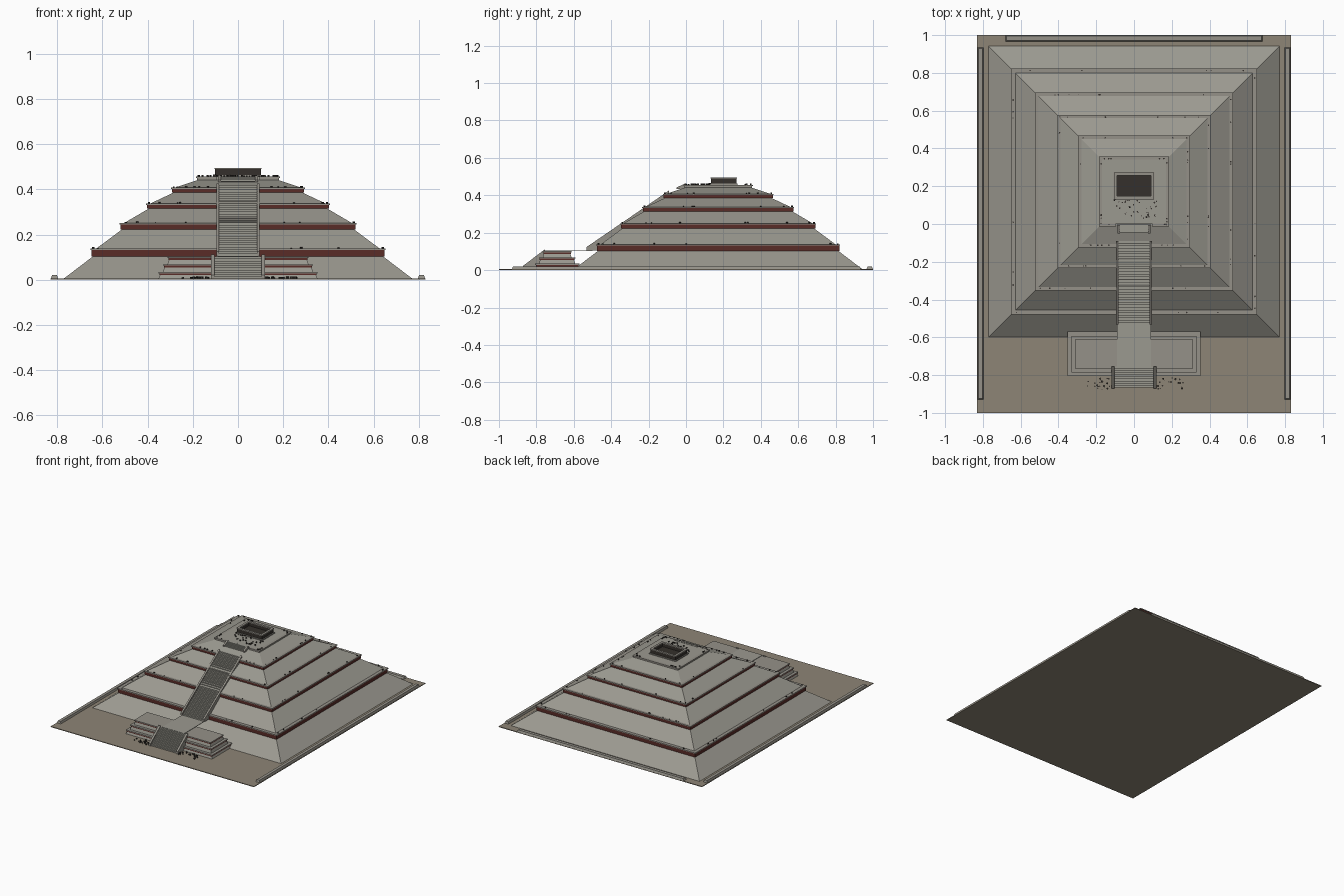
import bpy, bmesh, random
from mathutils import Matrix

if "Cube" in bpy.data.objects:
    bpy.data.objects.remove(bpy.data.objects["Cube"])

random.seed(4)
CY = 0.172  # pyramid centre in y


def mat(name, rgb):
    m = bpy.data.materials.new(name)
    m.diffuse_color = (*rgb, 1)
    m.use_nodes = True
    m.node_tree.nodes["Principled BSDF"].inputs["Base Color"].default_value = m.diffuse_color
    return m


STONE = mat("stone", (0.33, 0.32, 0.28))
TRIM = mat("trim_stone", (0.30, 0.285, 0.25))
RED = mat("red_band", (0.10, 0.025, 0.02))
SAND = mat("sand", (0.27, 0.235, 0.18))
DARK = mat("dark_stone", (0.035, 0.03, 0.025))


def finish(name, bm, m):
    bmesh.ops.recalc_face_normals(bm, faces=bm.faces[:])
    me = bpy.data.meshes.new(name)
    bm.to_mesh(me)
    bm.free()
    me.materials.append(m)
    ob = bpy.data.objects.new(name, me)
    bpy.context.collection.objects.link(ob)
    return ob


def add_box(bm, x0, x1, y0, y1, z0, z1, inset=0.0):
    """Box whose top is inset on all four sides."""
    i = inset
    lo = [bm.verts.new(p) for p in ((x0, y0, z0), (x1, y0, z0), (x1, y1, z0), (x0, y1, z0))]
    hi = [bm.verts.new(p) for p in ((x0 + i, y0 + i, z1), (x1 - i, y0 + i, z1),
                                    (x1 - i, y1 - i, z1), (x0 + i, y1 - i, z1))]
    bm.faces.new(lo[::-1])
    bm.faces.new(hi)
    for k in range(4):
        bm.faces.new((lo[k], lo[(k + 1) % 4], hi[(k + 1) % 4], hi[k]))


def boxes(name, m, *specs):
    bm = bmesh.new()
    for s in specs:
        add_box(bm, *s)
    return finish(name, bm, m)


def ring(name, m, x, y0, y1, z0, z1, t, gap=0.0):
    """Rectangular band of thickness t, optionally open at the front middle."""
    fronts = [(-x, -gap, y0, y0 + t, z0, z1), (gap, x, y0, y0 + t, z0, z1)] if gap else \
             [(-x, x, y0, y0 + t, z0, z1)]
    boxes(name, m, *fronts, (-x, x, y1 - t, y1, z0, z1),
          (-x, -x + t, y0 + t, y1 - t, z0, z1), (x - t, x, y0 + t, y1 - t, z0, z1))


def extrude_yz(name, m, prof, spans):
    """Extrude a y-z profile along x for each (x0, x1) span."""
    bm = bmesh.new()
    for x0, x1 in spans:
        f = bm.faces.new([bm.verts.new((x0, y, z)) for y, z in prof])
        r = bmesh.ops.extrude_face_region(bm, geom=[f])
        vs = [v for v in r["geom"] if isinstance(v, bmesh.types.BMVert)]
        bmesh.ops.translate(bm, verts=vs, vec=(x1 - x0, 0, 0))
    return finish(name, bm, m)


def stair(name, w, rail, y0, z0, y1, z1, n, under, lift=0.008):
    """Flight of n steps with a sloping balustrade on each side."""
    dy, dz = (y1 - y0) / n, (z1 - z0) / n
    prof = [(y0, z0)]
    for k in range(n):
        prof += [(y0 + k * dy, z0 + (k + 1) * dz), (y0 + (k + 1) * dy, z0 + (k + 1) * dz)]
    extrude_yz(name, STONE, prof + under, [(-w, w)])
    extrude_yz(name + "_balustrades", TRIM,
               [(y0 - 0.006, z0), (y0 - 0.006, z0 + lift + dz), (y1, z1 + lift)] + under,
               [(-w - rail, -w), (w, w + rail)])


# ground and low boundary walls
boxes("ground", SAND, (-0.83, 0.83, -1, 1, 0, 0.005))
boxes("side_walls", TRIM, *[(s * 0.812 - 0.016, s * 0.812 + 0.016, -0.93, 0.935, 0.004, 0.02, 0.005)
                            for s in (-1, 1)])
boxes("back_wall", TRIM, (-0.68, 0.68, 0.965, 1.0, 0.004, 0.019, 0.006))

# pyramid tiers: base half width, base z, band half width, band bottom z, top z, next base half width
TIERS = [(0.772, 0.004, 0.652, 0.103, 0.137, 0.628),
         (0.628, 0.137, 0.524, 0.222, 0.250, 0.505),
         (0.505, 0.250, 0.406, 0.314, 0.337, 0.388),
         (0.388, 0.337, 0.296, 0.385, 0.408, 0.278),
         (0.278, 0.408, 0.186, 0.442, 0.456, 0.170)]
for i, (hb, zb, ht, zr, zt, hn) in enumerate(TIERS, 1):
    inn = ht - 0.010
    boxes(f"tier_{i}_body", STONE, (-hb, hb, CY - hb, CY + hb, zb, zr, hb - inn))
    boxes(f"tier_{i}_terrace", STONE, (-hn, hn, CY - hn, CY + hn, zr - 0.002, zt))
    c = 0.006
    r = ht - 0.004
    t = r - hn + 0.004
    if i < 5:
        ring(f"tier_{i}_red_band", RED, r, CY - r, CY + r, zr, zt - c, t, 0.095)
    else:
        ring(f"tier_{i}_band", TRIM, r, CY - r, CY + r, zr, zt - c, t, 0.095)
    ring(f"tier_{i}_cornice", TRIM, ht, CY - ht, CY + ht, zt - c, zt, t + 0.004, 0.095)

# front platform in three steps with red bands
for i, (x, y0, y1, z0, z1) in enumerate([(0.352, -0.806, -0.570, 0.004, 0.034),
                                         (0.332, -0.786, -0.592, 0.034, 0.068),
                                         (0.312, -0.766, -0.612, 0.068, 0.101)], 1):
    boxes(f"platform_{i}_body", STONE, (-x, x, y0, y1, z0, z1 - 0.014, 0.006))
    boxes(f"platform_{i}_red_band", RED, (-x + 0.004, x - 0.004, y0 + 0.004, y1 - 0.004, z1 - 0.014, z1 - 0.006))
    boxes(f"platform_{i}_cap", TRIM, (-x, x, y0, y1, z1 - 0.006, z1))

# walkway from platform to the main stair, and the three flights
boxes("walkway", STONE, (-0.09, 0.09, -0.756, -0.50, 0.102, 0.105))
stair("lower_stair", 0.104, 0.015, -0.866, 0.004, -0.755, 0.103, 10, [(-0.755, 0.004)])
stair("main_stair", 0.083, 0.013, -0.525, 0.106, -0.09, 0.418, 32,
      [(-0.09, 0.36), (-0.45, 0.106)])
stair("upper_stair", 0.075, 0.013, -0.045, 0.433, -0.008, 0.457, 5,
      [(0.0, 0.457), (0.0, 0.433)], 0.004)

# temple ruin on the summit: base and roofless walls
boxes("temple_base", TRIM, (-0.108, 0.108, 0.128, 0.275, 0.455, 0.463))
boxes("temple_floor", DARK, (-0.09, 0.09, 0.145, 0.258, 0.462, 0.466))
ring("temple_walls", DARK, 0.102, 0.134, 0.269, 0.463, 0.490, 0.012)
ring("temple_wall_caps", TRIM, 0.105, 0.131, 0.272, 0.489, 0.495, 0.016)


# scattered rubble
def rubble(name, n, place, s0, s1):
    bm = bmesh.new()
    for _ in range(n):
        x, y, z = place()
        s = random.uniform(s0, s1)
        r = bmesh.ops.create_cube(bm, size=s)
        bmesh.ops.rotate(bm, verts=r["verts"], matrix=Matrix.Rotation(random.uniform(0, 3), 3, 'Z'))
        bmesh.ops.translate(bm, verts=r["verts"], vec=(x, y, z + s * 0.45))
    finish(name, bm, DARK)


U = random.uniform
rubble("stair_foot_rubble", 40,
       lambda: (random.choice((-1, 1)) * U(0.125, 0.26), U(-0.875, -0.815), 0.005), 0.004, 0.01)
rubble("summit_rubble", 35, lambda: (U(-0.12, 0.12), U(0.03, 0.13), 0.456), 0.004, 0.009)
for i, (hb, zb, ht, zr, zt, hn) in enumerate(TIERS, 1):
    def edge():
        a, e = U(0.12, ht - 0.01), ht - 0.012
        a *= random.choice((-1, 1))
        return random.choice(((a, CY - e, zt), (a, CY + e, zt), (e, CY + a, zt), (-e, CY + a, zt)))
    rubble(f"tier_{i}_edge_stones", 20, edge, 0.004, 0.008)
